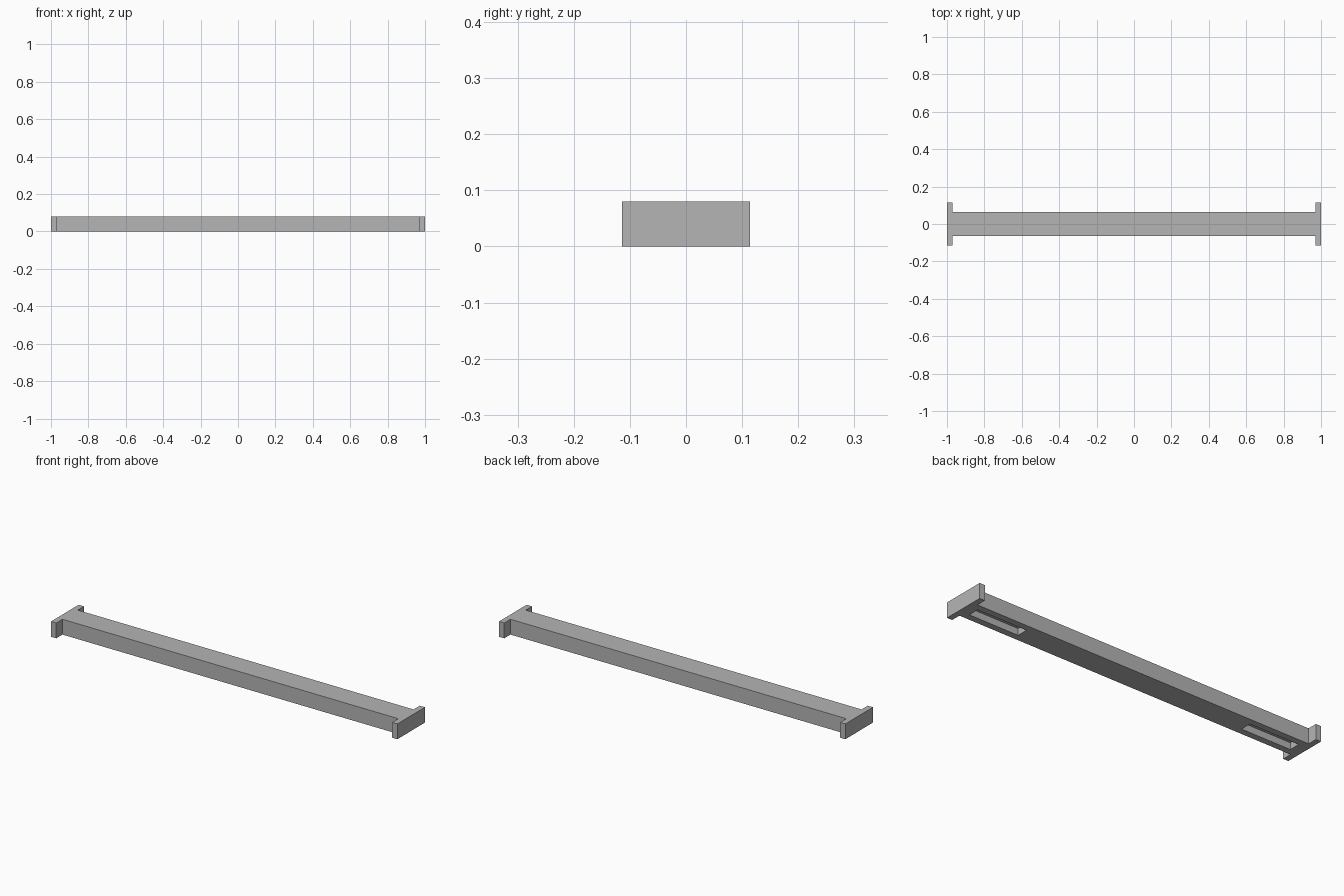
import bpy
import bmesh

cube = bpy.data.objects.get("Cube")
if cube:
    bpy.data.objects.remove(cube, do_unlink=True)

HEIGHT = 0.08
HALF_LENGTH, FLANGE = 1.0, 0.03
FLANGE_Y, BEAM_Y = 0.114, 0.063
SLOT_IN, SLOT_OUT, SLOT_Y, SLOT_DEPTH = 0.655, 0.94, 0.029, 0.035

grey = bpy.data.materials.new("light grey")
grey.use_nodes = True
colour = (0.46, 0.46, 0.46, 1)
grey.diffuse_color = colour
grey.node_tree.nodes["Principled BSDF"].inputs["Base Color"].default_value = colour


def prism(name, outline, z0, z1):
    """Extrude a plan outline from z0 to z1."""
    bm = bmesh.new()
    face = bm.faces.new([bm.verts.new((x, y, z0)) for x, y in outline])
    top = bmesh.ops.extrude_face_region(bm, geom=[face])["geom"]
    verts = [v for v in top if isinstance(v, bmesh.types.BMVert)]
    bmesh.ops.translate(bm, verts=verts, vec=(0, 0, z1 - z0))
    bmesh.ops.recalc_face_normals(bm, faces=bm.faces)
    mesh = bpy.data.meshes.new(name)
    bm.to_mesh(mesh)
    bm.free()
    mesh.materials.append(grey)
    obj = bpy.data.objects.new(name, mesh)
    bpy.context.collection.objects.link(obj)
    return obj


# Beam with a wider flange at each end, as one plan outline
inner = HALF_LENGTH - FLANGE
quarter = [(HALF_LENGTH, FLANGE_Y), (inner, FLANGE_Y), (inner, BEAM_Y)]
back = quarter + [(-x, y) for x, y in reversed(quarter)]
beam = prism("flanged_beam", back + [(x, -y) for x, y in reversed(back)], 0, HEIGHT)

# Blind slots cut into the underside near both ends
for side, label in ((1, "left"), (-1, "right")):
    a, b = side * SLOT_IN, side * SLOT_OUT
    cutter = prism(label + "_slot_cutter",
                   [(a, -SLOT_Y), (b, -SLOT_Y), (b, SLOT_Y), (a, SLOT_Y)],
                   -SLOT_DEPTH, SLOT_DEPTH)
    cutter.hide_render = True
    cut = beam.modifiers.new(label + "_slot", "BOOLEAN")
    cut.operation = "DIFFERENCE"
    cut.solver = "EXACT"
    cut.object = cutter
    bpy.context.view_layer.objects.active = beam
    bpy.ops.object.modifier_apply(modifier=cut.name)
    bpy.data.objects.remove(cutter, do_unlink=True)
